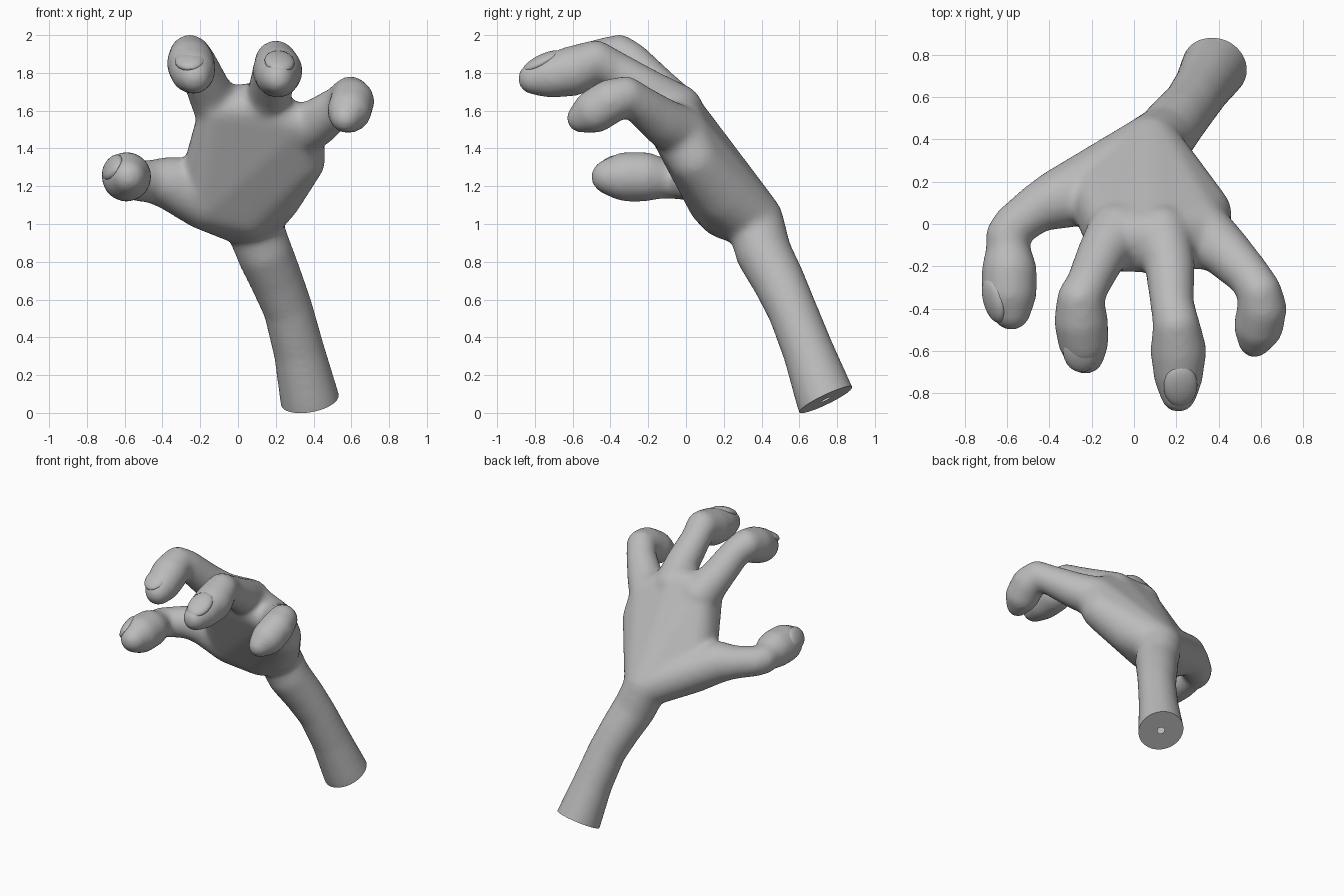
import bpy, bmesh
from mathutils import Vector, Matrix

cube = bpy.data.objects.get("Cube")
if cube:
    bpy.data.objects.remove(cube, do_unlink=True)

skin = bpy.data.materials.new("plain grey")
skin.use_nodes = True
GREY = (0.5, 0.5, 0.5, 1)
skin.diffuse_color = GREY
skin.node_tree.nodes["Principled BSDF"].inputs["Base Color"].default_value = GREY

body = bmesh.new()


def hull(balls):
    """Add the convex hull of a set of balls (x, y, z, radius)."""
    bm = bmesh.new()
    for x, y, z, r in balls:
        bmesh.ops.create_icosphere(bm, subdivisions=3, radius=r + 0.004,
                                   matrix=Matrix.Translation((x, y, z)))
    bmesh.ops.delete(bm, geom=bm.edges[:], context='EDGES_FACES')
    bmesh.ops.convex_hull(bm, input=bm.verts[:])
    bmesh.ops.delete(bm, geom=[v for v in bm.verts if not v.link_faces], context='VERTS')
    tmp = bpy.data.meshes.new("tmp")
    bm.to_mesh(tmp)
    bm.free()
    body.from_mesh(tmp)
    bpy.data.meshes.remove(tmp)


def limb(balls):
    for pair in zip(balls, balls[1:]):
        hull(pair)


# Palm: knuckles, finger pads, outer edge, heel and wrist
wrist = (.075, .365, 1.02, .148)
thumb_base = (-.35, .12, 1.215, .14)
thumb_pad = (-.17, .17, 1.13, .16)
heel = (.05, .22, 1.085, .165)
hull([(-.08, -.05, 1.61, .12), (.10, -.06, 1.62, .125), (.31, -.02, 1.48, .14),
      (-.10, -.12, 1.60, .10), (.12, -.13, 1.60, .10), (.31, -.11, 1.53, .10),
      (.325, .05, 1.34, .135), (.18, .20, 1.16, .16), thumb_pad, heel, wrist])
# Web from the wrist to the thumb
hull([thumb_base, thumb_pad, heel, wrist])
# Forearm, running past the cut at its lower end
limb([wrist, (.14, .41, .85, .145), (.205, .49, .70, .136), (.265, .56, .55, .128),
      (.325, .65, .32, .133), (.38, .74, .07, .154), (.42, .82, -.12, .165)])
# Thumb
limb([thumb_base, (-.45, .08, 1.225, .112), (-.57, -.01, 1.23, .10),
      (-.60, -.06, 1.235, .10), (-.595, -.12, 1.24, .10), (-.59, -.22, 1.25, .128),
      (-.59, -.32, 1.25, .128), (-.58, -.41, 1.25, .09)])
# First finger
limb([(-.08, -.04, 1.58, .14), (-.15, -.14, 1.70, .115), (-.22, -.29, 1.86, .10),
      (-.255, -.355, 1.893, .107), (-.25, -.46, 1.85, .125), (-.24, -.55, 1.81, .118),
      (-.23, -.62, 1.78, .088)])
# Middle finger
limb([(.13, -.05, 1.60, .14), (.17, -.20, 1.70, .115), (.18, -.38, 1.815, .10),
      (.20, -.48, 1.862, .108), (.21, -.60, 1.81, .13), (.21, -.71, 1.785, .115),
      (.21, -.805, 1.77, .083)])
# Little finger
limb([(.31, -.02, 1.48, .14), (.42, -.12, 1.54, .122), (.54, -.24, 1.63, .10),
      (.595, -.32, 1.68, .10), (.605, -.40, 1.65, .115), (.59, -.48, 1.60, .115),
      (.57, -.555, 1.56, .075)])

# Fuse the parts into one smooth skin
mesh = bpy.data.meshes.new("hand")
body.to_mesh(mesh)
body.free()
hand = bpy.data.objects.new("hand_and_forearm", mesh)
bpy.context.collection.objects.link(hand)
fuse = hand.modifiers.new("fuse", 'REMESH')
fuse.mode = 'VOXEL'
fuse.voxel_size = 0.016
soften = hand.modifiers.new("soften", 'SMOOTH')
soften.factor = 0.5
soften.iterations = 18
fused = bpy.data.meshes.new_from_object(
    hand.evaluated_get(bpy.context.evaluated_depsgraph_get()))
hand.modifiers.clear()
hand.data = fused

# Cut the forearm flat and close it with a cap that has a small central hole
bm = bmesh.new()
bm.from_mesh(fused)
bmesh.ops.bisect_plane(bm, geom=bm.verts[:] + bm.edges[:] + bm.faces[:],
                       plane_co=(.38, .74, .07), plane_no=(.16, .42, -.87),
                       clear_outer=True)
rim = [e for e in bm.edges if e.is_boundary]
new = bmesh.ops.extrude_edge_only(bm, edges=rim)["geom"]
inner = [v for v in new if isinstance(v, bmesh.types.BMVert)]
centre = sum((v.co for v in inner), Vector()) / len(inner)
for v in inner:
    v.co = centre.lerp(v.co, 0.16)
bmesh.ops.recalc_face_normals(bm, faces=bm.faces[:])
bm.to_mesh(fused)
bm.free()
fused.materials.clear()
fused.materials.append(skin)


def nail(name, place, along, out, length, width):
    """A shallow domed nail lying on the fingertip, facing out."""
    a = Vector(along).normalized()
    n = Vector(out)
    n = (n - a * n.dot(a)).normalized()
    s = n.cross(a)
    basis = Matrix((s, a, n)).transposed().to_4x4()
    bm = bmesh.new()
    bmesh.ops.create_uvsphere(bm, u_segments=24, v_segments=12, radius=1)
    bmesh.ops.transform(bm, verts=bm.verts[:], matrix=Matrix.Translation(place) @ basis
                        @ Matrix.Diagonal((width, length, 0.035, 1)))
    me = bpy.data.meshes.new(name)
    bm.to_mesh(me)
    bm.free()
    me.materials.append(skin)
    ob = bpy.data.objects.new(name, me)
    bpy.context.collection.objects.link(ob)
    return ob


parts = [hand,
         nail("thumb_nail", (-.665, -.36, 1.30), (.25, -1, -.1), (-1, -.3, .6), .11, .075),
         nail("first_finger_nail", (-.255, -.61, 1.865), (.1, -1, -.5), (-.1, 0, 1), .10, .08),
         nail("middle_finger_nail", (.22, -.765, 1.86), (0, -1, -.5), (.1, 0, 1), .11, .08),
         nail("little_finger_nail", (.62, -.53, 1.635), (-.2, -1, -.6), (.6, 0, 1), .085, .065)]

bpy.ops.object.select_all(action='DESELECT')
for ob in parts:
    ob.select_set(True)
bpy.context.view_layer.objects.active = hand
bpy.ops.object.shade_smooth_by_angle(angle=0.7)
